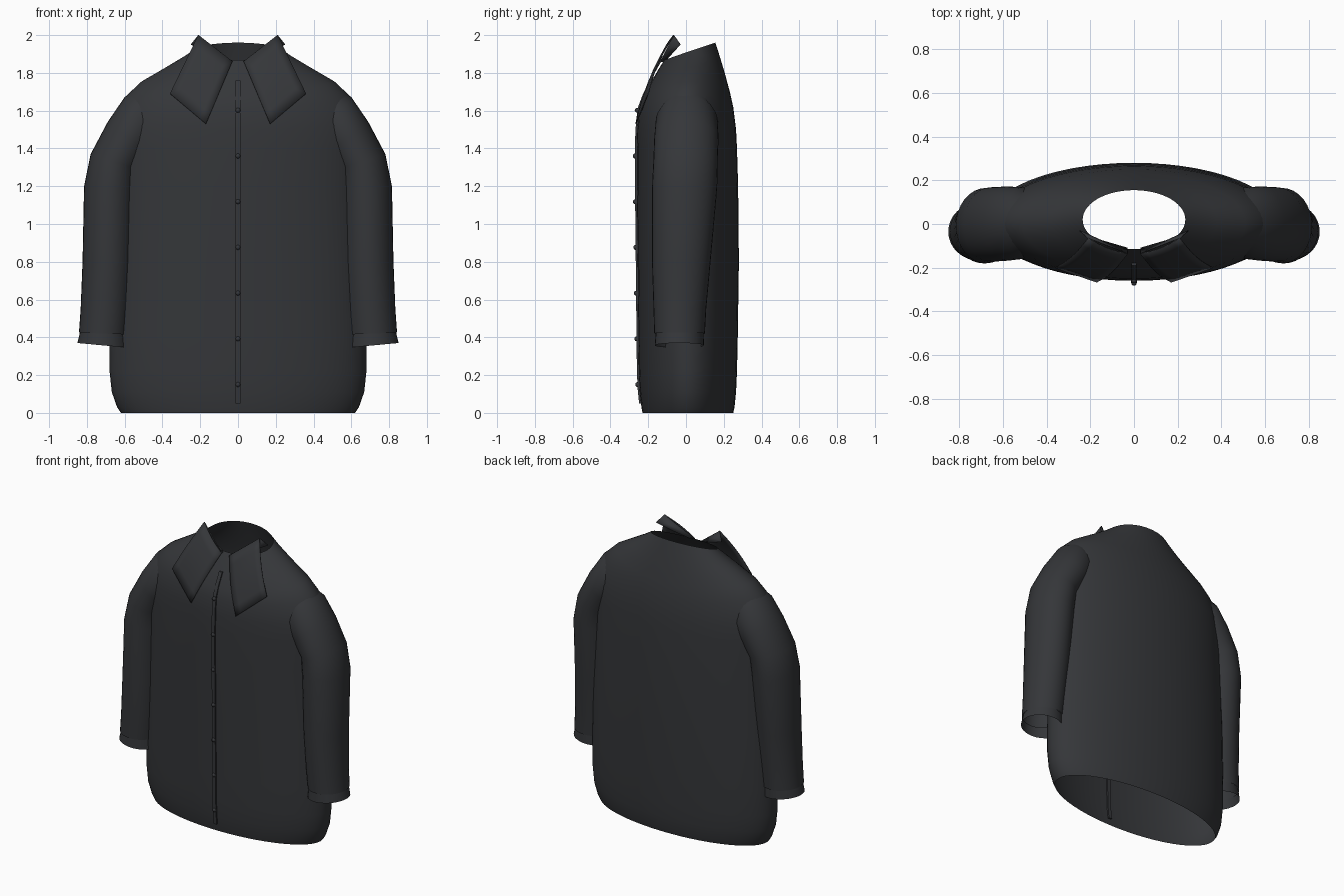
import bpy, bmesh
from math import sin, cos, pi
from mathutils import Vector

if "Cube" in bpy.data.objects:
    bpy.data.objects.remove(bpy.data.objects["Cube"])

fabric = bpy.data.materials.new("dark_fabric")
fabric.diffuse_color = (0.035, 0.037, 0.041, 1)
fabric.use_nodes = True
fabric.node_tree.nodes["Principled BSDF"].inputs["Base Color"].default_value = fabric.diffuse_color


def finish(name, bm, mirror=False, angle=50, thickness=0):
    bmesh.ops.recalc_face_normals(bm, faces=bm.faces)
    mesh = bpy.data.meshes.new(name)
    bm.to_mesh(mesh)
    bm.free()
    ob = bpy.data.objects.new(name, mesh)
    bpy.context.collection.objects.link(ob)
    mesh.materials.append(fabric)
    bpy.ops.object.select_all(action='DESELECT')
    ob.select_set(True)
    bpy.context.view_layer.objects.active = ob
    bpy.ops.object.shade_smooth_by_angle(angle=angle * pi / 180)
    if thickness:
        mod = ob.modifiers.new("thickness", 'SOLIDIFY')
        mod.thickness = thickness
        mod.offset = 0
    if mirror:
        ob.modifiers.new("mirror", 'MIRROR').use_mirror_merge = False
    return ob


def loft(rings, closed=True, caps=False):
    bm = bmesh.new()
    vs = [[bm.verts.new(p) for p in r] for r in rings]
    n = len(vs[0])
    for a, b in zip(vs, vs[1:]):
        for i in range(n if closed else n - 1):
            j = (i + 1) % n
            bm.faces.new((a[i], a[j], b[j], b[i]))
    if caps:
        bm.faces.new(vs[0])
        bm.faces.new(vs[-1])
    return bm


# Body: half width, front y, back y, then z at front, side, back
body = [
    (.62, -.23, .25, 0, 0, 0), (.64, -.236, .257, .03, .03, .03),
    (.668, -.245, .265, .11, .11, .11), (.68, -.25, .27, .22, .22, .22),
    (.68, -.252, .274, .4, .4, .4), (.67, -.256, .28, .8, .8, .8),
    (.655, -.26, .276, 1.2, 1.2, 1.2), (.655, -.26, .27, 1.4, 1.4, 1.4),
    (.65, -.258, .265, 1.5, 1.53, 1.5), (.59, -.25, .25, 1.6, 1.68, 1.62),
    (.51, -.228, .232, 1.67, 1.755, 1.70), (.38, -.185, .205, 1.75, 1.83, 1.80),
    (.29, -.145, .178, 1.82, 1.882, 1.89), (.235, -.115, .155, 1.868, 1.915, 1.96)]


def body_ring(hw, yf, yb, zf, zs, zb, n=56):
    pts = []
    for i in range(n):
        c, s = cos(2 * pi * i / n), sin(2 * pi * i / n)
        z = zs + (zb - zf) / 2 * s + ((zb + zf) / 2 - zs) * s * s
        pts.append((hw * c, (yf + yb) / 2 + (yb - yf) / 2 * s, z))
    return pts


finish("shirt_body", loft([body_ring(*r) for r in body]))


# Sleeves: outer x, z, inner x, z, front y, back y
def sleeve_ring(ox, oz, ix, iz, yf, yb, n=32):
    pts = []
    for i in range(n):
        c, s = cos(2 * pi * i / n), sin(2 * pi * i / n)
        pts.append(((ox + ix) / 2 + (ox - ix) / 2 * c,
                    (yf + yb) / 2 + (yb - yf) / 2 * s,
                    (oz + iz) / 2 + (oz - iz) / 2 * c))
    return pts


sleeve = [
    (.842, .425, .585, .415, -.168, .10), (.833, .55, .572, .55, -.172, .107),
    (.823, .8, .555, .8, -.18, .13), (.815, 1.2, .54, 1.18, -.18, .165),
    (.78, 1.37, .53, 1.29, -.173, .168), (.69, 1.54, .47, 1.37, -.168, .172),
    (.6, 1.672, .42, 1.42, -.16, .168), (.52, 1.73, .40, 1.45, -.12, .13)]
finish("sleeve", loft([sleeve_ring(*r) for r in sleeve]), mirror=True)

# Cuffs
cuff = [(.85, .37, .582, .345, -.165, .095), (.836, .43, .591, .42, -.16, .093)]
finish("cuff", loft([sleeve_ring(*r) for r in cuff]), mirror=True)

# Collar flaps: a sheet spanned by inner and outer edges, bowed a little outwards
inner_top, inner_tip = Vector((.03, -.135, 1.86)), Vector((.17, -.265, 1.53))
outer_top, outer_tip = Vector((.21, -.065, 2.0)), Vector((.36, -.2, 1.69))
rows = []
for i in range(7):
    t = i / 6
    a, b = inner_top.lerp(inner_tip, t), outer_top.lerp(outer_tip, t)
    bow = Vector((0, -.03, 0))
    rows.append([a.lerp(b, k / 6) + bow * (sin(pi * t) * .6 + sin(pi * k / 6) * .4 * (1 - t))
                 for k in range(7)])
finish("collar_flap", loft(rows, closed=False), mirror=True, thickness=.006)

# Collar fold: the short return from the flap's top edge down to the neck
fold_back = [Vector((.03, -.11, 1.86)), Vector((.15, -.075, 1.9)), Vector((.25, -.03, 1.95))]
fold_front = [inner_top, inner_top.lerp(outer_top, .5), outer_top]
finish("collar_fold", loft([fold_front, fold_back], closed=False), mirror=True, thickness=.004)


# Button placket following the front of the body
def front_y(z):
    for a, b in zip(body, body[1:]):
        if a[3] <= z <= b[3]:
            return a[1] + (b[1] - a[1]) * (z - a[3]) / (b[3] - a[3])


strip = []
for i in range(25):
    z = .05 + 1.71 * i / 24
    y = front_y(z)
    strip.append([(-.012, y + .01, z), (.012, y + .01, z),
                  (.012, y - .01, z), (-.012, y - .01, z)])
finish("placket", loft(strip, caps=True), angle=30)

# Buttons
bm = bmesh.new()
for i in range(7):
    z = .15 + .242 * i
    made = bmesh.ops.create_uvsphere(bm, u_segments=12, v_segments=8, radius=.013)
    bmesh.ops.translate(bm, verts=made["verts"], vec=(0, front_y(z) - .009, z))
finish("buttons", bm)
